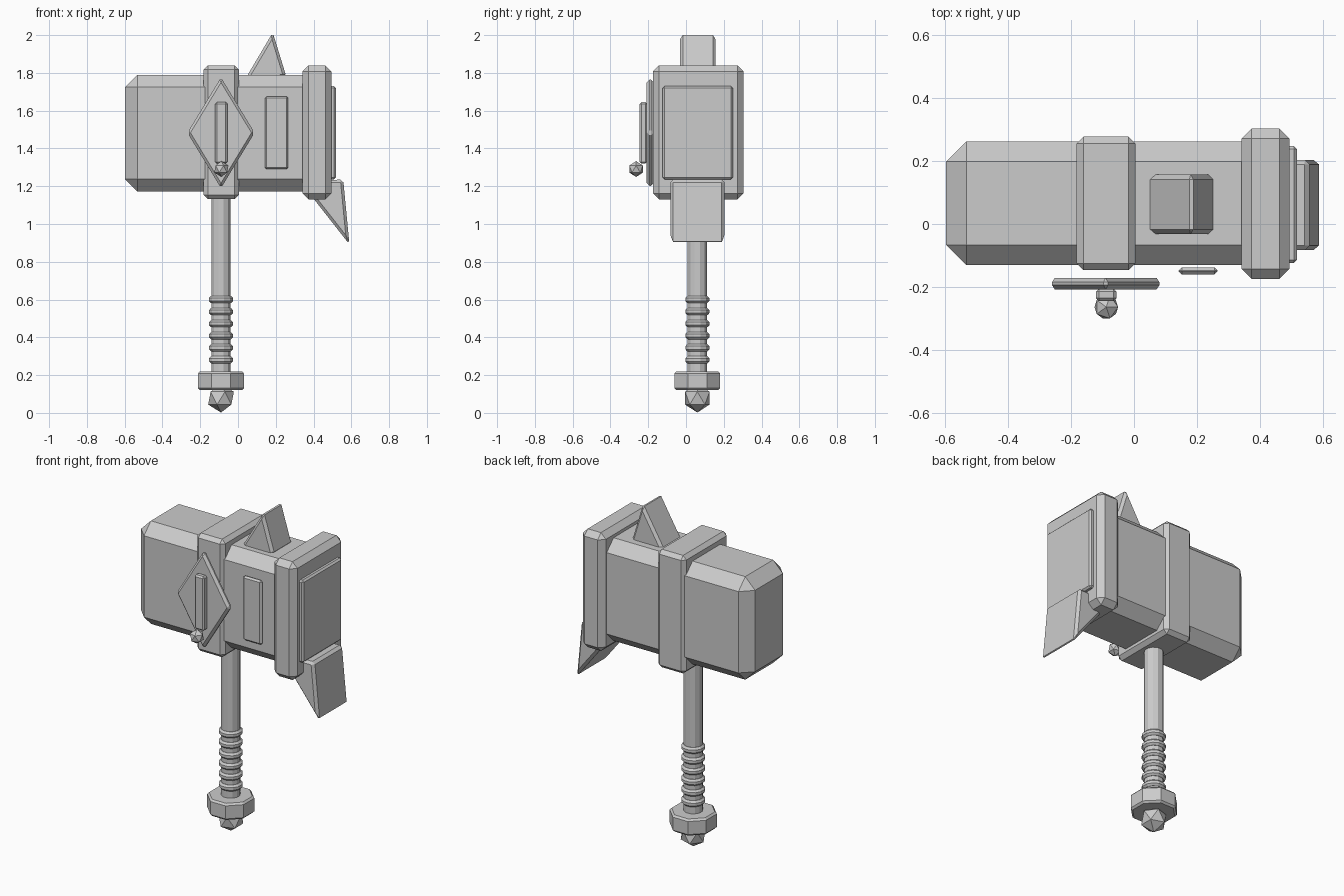
import bpy, bmesh, math
from mathutils import Matrix, Vector

if "Cube" in bpy.data.objects:
    bpy.data.objects.remove(bpy.data.objects["Cube"])

HX, HY = -0.09, 0.06  # handle axis


def finish(bm, name, bevel=0.0):
    bmesh.ops.recalc_face_normals(bm, faces=bm.faces)
    if bevel:
        bmesh.ops.bevel(bm, geom=list(bm.edges), offset=bevel, segments=1,
                        affect='EDGES', profile=0.5, clamp_overlap=True)
    me = bpy.data.meshes.new(name)
    bm.to_mesh(me)
    bm.free()
    ob = bpy.data.objects.new(name, me)
    bpy.context.collection.objects.link(ob)
    return ob


def box(name, x, y, z, bevel):
    lo, hi = Vector((x[0], y[0], z[0])), Vector((x[1], y[1], z[1]))
    bm = bmesh.new()
    m = Matrix.Translation((lo + hi) / 2) @ Matrix.Diagonal((*(hi - lo), 1))
    bmesh.ops.create_cube(bm, size=1, matrix=m)
    return finish(bm, name, bevel)


def prism(name, profile, y, bevel):
    """Extrude an (x, z) outline along y."""
    bm = bmesh.new()
    f = bm.faces.new([bm.verts.new((px, y[0], pz)) for px, pz in profile])
    new = bmesh.ops.extrude_face_region(bm, geom=[f])['geom']
    bmesh.ops.translate(bm, vec=(0, y[1] - y[0], 0),
                        verts=[v for v in new if isinstance(v, bmesh.types.BMVert)])
    return finish(bm, name, bevel)


def lathe(name, profile, sides, turn=0.0):
    """Closed (radius, z) outline turned around the handle axis."""
    bm = bmesh.new()
    rings = []
    for i in range(sides):
        a = turn + 2 * math.pi * i / sides
        rings.append([bm.verts.new((HX + r * math.cos(a), HY + r * math.sin(a), z))
                      for r, z in profile])
    n = len(profile)
    for i in range(sides):
        a, b = rings[i], rings[(i + 1) % sides]
        for j in range(n - 1):
            bm.faces.new((a[j], b[j], b[j + 1], a[j + 1]))
    bm.faces.new([r[0] for r in rings])
    bm.faces.new([r[-1] for r in rings])
    return finish(bm, name)


def gem(name, centre, radius):
    bm = bmesh.new()
    bmesh.ops.create_icosphere(bm, subdivisions=1, radius=radius,
                               matrix=Matrix.Translation(centre))
    return finish(bm, name)


# Hammer head, centre band, striking plate
box("head", (-0.597, 0.45), (-0.131, 0.263), (1.172, 1.79), 0.065)
box("centre_band", (-0.182, 0.004), (-0.147, 0.278), (1.132, 1.84), 0.022)
box("striking_plate", (0.342, 0.494), (-0.175, 0.304), (1.13, 1.84), 0.032)
box("striking_face", (0.475, 0.518), (-0.124, 0.248), (1.236, 1.73), 0.01)

# Spikes
prism("top_spike", [(0.184, 2.014), (0.256, 1.78), (0.025, 1.745)], (-0.032, 0.157), 0.015)
prism("lower_spike", [(0.59, 0.892), (0.557, 1.235), (0.325, 1.23)], (-0.083, 0.204), 0.015)

# Front ornaments
prism("diamond_plate", [(HX - 0.178, 1.483), (HX, 1.19), (HX + 0.178, 1.483), (HX, 1.776)],
      (-0.208, -0.171), 0.014)
box("diamond_bar", (-0.121, -0.056), (-0.245, -0.206), (1.32, 1.645), 0.009)
gem("ornament_gem", (-0.088, -0.264, 1.291), 0.042)
box("side_panel", (0.142, 0.266), (-0.16, -0.138), (1.29, 1.676), 0.01)

# Handle and grip rings
lathe("handle", [(0.053, 0.18), (0.053, 1.25)], 12, math.pi / 12)
for k in range(6):
    z = 0.281 + 0.0638 * k
    ring = [(0.03, z - 0.019), (0.055, z - 0.019), (0.066, z - 0.008),
            (0.066, z + 0.008), (0.055, z + 0.019), (0.03, z + 0.019)]
    lathe(f"grip_ring_{k + 1}", ring, 12, math.pi / 12)

# Pommel and its tip
lathe("pommel", [(0.12, 0.12), (0.131, 0.131), (0.131, 0.209), (0.12, 0.22)], 8, math.pi / 8)
gem("pommel_tip", (HX, HY, 0.078), 0.076)
